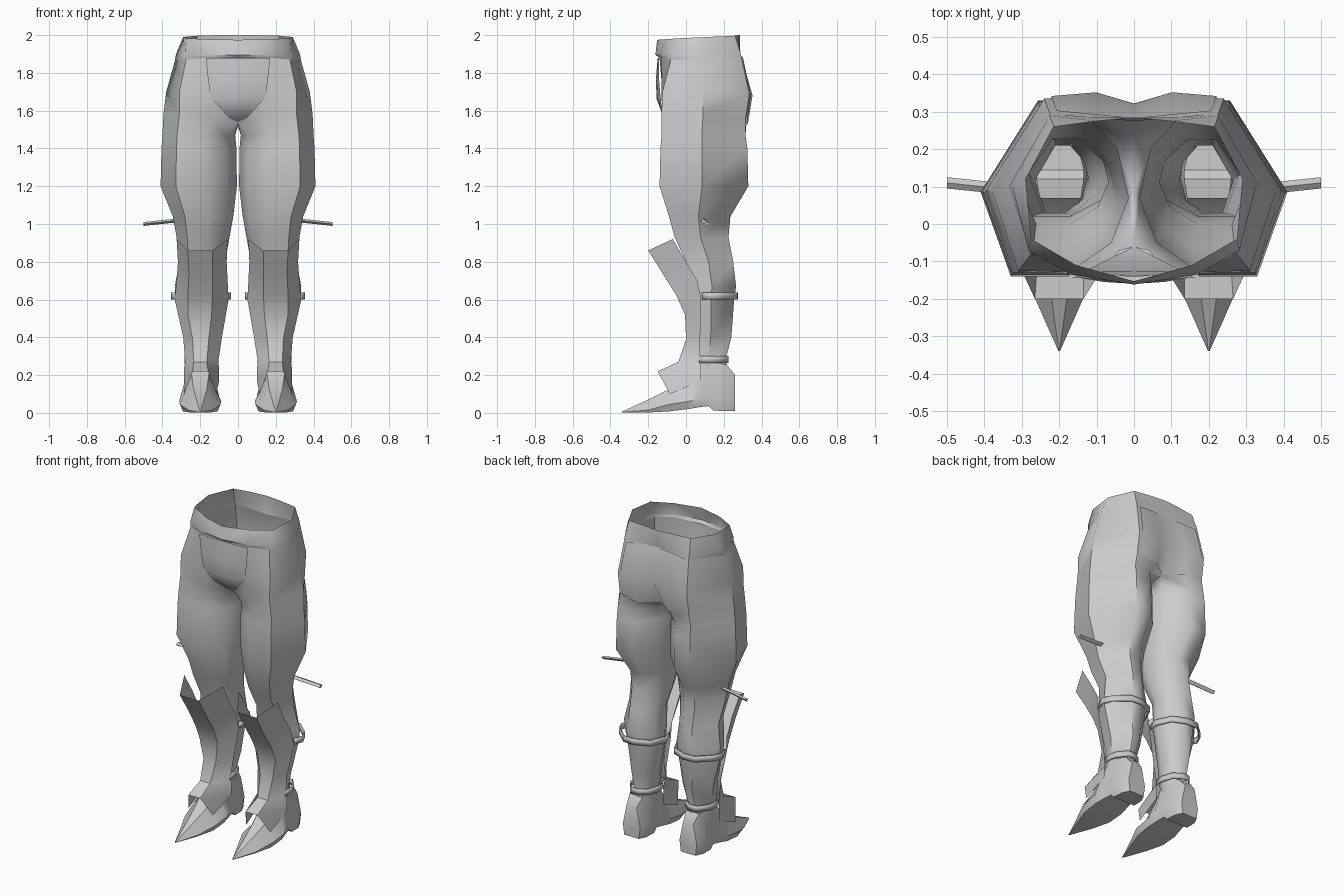
import bpy, bmesh, math

mat = bpy.data.materials.new("plain grey")
mat.diffuse_color = (0.6, 0.6, 0.6, 1)


def finish(name, bm, angle=50):
    """Mesh to object, mirrored left to right, smoothed with sharp edges kept."""
    bmesh.ops.remove_doubles(bm, verts=bm.verts, dist=0.0005)
    bmesh.ops.recalc_face_normals(bm, faces=bm.faces)
    me = bpy.data.meshes.new(name)
    bm.to_mesh(me)
    bm.free()
    me.materials.append(mat)
    ob = bpy.data.objects.new(name, me)
    bpy.context.collection.objects.link(ob)
    bpy.ops.object.select_all(action='DESELECT')
    ob.select_set(True)
    bpy.context.view_layer.objects.active = ob
    bpy.ops.object.shade_smooth_by_angle(angle=math.radians(angle))
    mod = ob.modifiers.new("mirror", 'MIRROR')
    mod.use_clip = True
    mod.merge_threshold = 0.001
    return ob


def loft(bm, rings, closed=True, skip=None):
    """Skin rows of points; skip(row, column) leaves a hole."""
    rows = [[bm.verts.new(p) for p in r] for r in rings]
    for i in range(len(rows) - 1):
        a, b = rows[i], rows[i + 1]
        n = len(a)
        for k in range(n if closed else n - 1):
            if skip and skip(i, k):
                continue
            j = (k + 1) % n
            bm.faces.new((a[k], a[j], b[j], b[k]))
    return rows


# Leg cross-section as fractions of width and depth
SECTION = [(.12, .18), (.42, 0), (.8, 0), (1, .48), (.62, 1), (.35, 1), (.08, .75), (0, .45)]


def leg_ring(z, xi, xo, yf, yb):
    return [(xi + u * (xo - xi), yf + v * (yb - yf), z) for u, v in SECTION]


# Trousers: legs rise to the crotch, then open half rings form the pelvis
legs = [leg_ring(*r) for r in [
    (.17, .125, .27, .03, .24), (.28, .12, .265, .03, .21), (.4, .095, .28, .03, .24),
    (.6, .06, .33, .02, .255), (.67, .055, .335, .02, .265), (.8, .068, .31, .0, .25),
    (.93, .045, .325, -.06, .225), (1.04, .025, .345, -.09, .235),
    (1.2, .006, .41, -.14, .33), (1.4, .008, .405, -.135, .325), (1.47, .015, .40, -.13, .315)]]
crotch = [(0, -.06, 1.54), (.13, -.125, 1.55), (.31, -.13, 1.58), (.395, .09, 1.58),
          (.24, .315, 1.55), (.11, .32, 1.53), (0, .24, 1.53), (0, .09, 1.52)]
hips = [(0, -.125, 1.7), (.14, -.13, 1.7), (.31, -.125, 1.7), (.38, .09, 1.7),
        (.24, .335, 1.69), (.11, .345, 1.68), (0, .315, 1.69)]
upper = [(0, -.14, 1.88), (.165, -.13, 1.88), (.275, -.08, 1.87), (.335, .1, 1.86),
         (.225, .295, 1.88), (.11, .285, 1.89), (0, .275, 1.89)]
bm = bmesh.new()
loft(bm, legs + [crotch])
loft(bm, [crotch[:7], hips, upper], closed=False)
finish("trousers", bm)

# Waistband, standing slightly proud and left open at the top
low = [(0, -.162, 1.895), (.17, -.135, 1.895), (.282, -.07, 1.9), (.328, .11, 1.9),
       (.225, .29, 1.9), (.11, .285, 1.9), (0, .28, 1.9)]
top = [(0, -.153, 1.975), (.155, -.11, 1.978), (.275, -.04, 1.983), (.29, .12, 1.99),
       (.215, .26, 1.997), (.1, .275, 2.0), (0, .285, 2.0)]
bm = bmesh.new()
loft(bm, [upper, low, top], closed=False)
finish("waistband", bm)

# Front panel, rounding under the crotch
bm = bmesh.new()
loft(bm, [[(0, -.15, 1.88), (.085, -.148, 1.88), (.17, -.142, 1.88)],
          [(0, -.16, 1.76), (.08, -.155, 1.76), (.158, -.142, 1.76)],
          [(0, -.155, 1.66), (.075, -.15, 1.66), (.145, -.135, 1.67)],
          [(0, -.125, 1.58), (.04, -.125, 1.59), (.08, -.125, 1.6)],
          [(0, -.06, 1.54), (.02, -.065, 1.545), (.04, -.07, 1.55)]], closed=False)
finish("front_panel", bm)

# Seat panel, just proud of the pelvis
bm = bmesh.new()
loft(bm, [[(x * .92, y + .007, z) for x, y, z in r[4:7]] for r in (crotch, hips, upper)],
     closed=False)
finish("seat_panel", bm)

# Shin guard: rows of inner edge, inner front, outer front, outer edge
# each row: xi, xo (edges), edge y, edge z, fi, fo (front), front y, front z
GUARD = [(.055, .325, -.07, .92, .135, .265, -.2, .86),
         (.06, .318, .0, .8, .135, .26, -.125, .74),
         (.055, .325, .06, .7, .135, .265, -.05, .62),
         (.05, .335, .08, .6, .14, .265, -.005, .52),
         (.085, .29, .075, .4, .155, .24, .0, .39),
         (.105, .28, .075, .27, .165, .235, -.04, .27),
         (.1, .285, .08, .24, .158, .24, -.15, .22)]
bm = bmesh.new()
rows = loft(bm, [[(xi, ye, ze), (fi, yf, zf), (fo, yf, zf), (xo, ye, ze)]
                 for xi, xo, ye, ze, fi, fo, yf, zf in GUARD], closed=False)
# flared side flaps over the instep
for (tip, edge), front in zip((((.115, -.085, .1), (.1, .08, .17)),
                               ((.285, -.085, .1), (.285, .08, .17))), ((1, 0), (2, 3))):
    t, e = bm.verts.new(tip), bm.verts.new(edge)
    bm.faces.new((rows[-1][front[0]], t, e, rows[-1][front[1]]))
finish("shin_guard", bm, 40)


def strap(name, z0, z1, pts):
    """Thin band round the back of the leg."""
    bm = bmesh.new()
    loft(bm, [[(x, y, z) for x, y in pts] for z in (z0, z1)], closed=False)
    ob = finish(name, bm, 30)
    mod = ob.modifiers.new("thickness", 'SOLIDIFY')
    mod.thickness = .008
    mod.offset = 0


strap("calf_strap", .6, .637, [(.055, .085), (.042, .14), (.085, .235), (.17, .272), (.245, .268),
                               (.325, .195), (.35, .14), (.33, .085)])
strap("ankle_strap", .265, .3, [(.11, .07), (.108, .12), (.13, .19), (.18, .222), (.225, .22),
                                (.27, .165), (.28, .12), (.275, .07)])

# Shoe: sections along y with a pointed toe and a raised heel
# each: y, centre x, half width, sole z, widest z, top z, top half width
SHOE = [(-.34, .2, .002, .002, .004, .007, .001), (-.2, .2, .064, .002, .015, .07, .02),
        (-.09, .2, .107, .008, .045, .125, .035), (.01, .2, .112, .02, .06, .2, .045),
        (.07, .198, .1, .03, .08, .27, .055), (.12, .197, .09, .036, .08, .27, .062),
        (.145, .197, .09, .012, .08, .27, .062), (.215, .197, .085, .01, .08, .255, .045),
        (.26, .197, .06, .01, .08, .2, .035)]
bm = bmesh.new()
rows = loft(bm, [[(c - w * .85, y, zs), (c + w * .85, y, zs), (c + w, y, zm),
                  (c + tw, y, zt), (c - tw, y, zt), (c - w, y, zm)]
                 for y, c, w, zs, zm, zt, tw in SHOE],
            skip=lambda i, k: k == 3 and 4 <= i <= 6)
bm.faces.new(rows[0])
bm.faces.new(rows[-1])
finish("shoe", bm, 40)

# Thin peg sticking out beside each knee
bm = bmesh.new()
loft(bm, [[(x, y, z + .012), (x, y - .015, z + .002), (x, y, z - .008), (x, y + .015, z + .008)]
          for x, y, z in ((.29, .088, 1.02), (.5, .11, .998))])
bmesh.ops.holes_fill(bm, edges=bm.edges)
finish("knee_peg", bm, 30)
